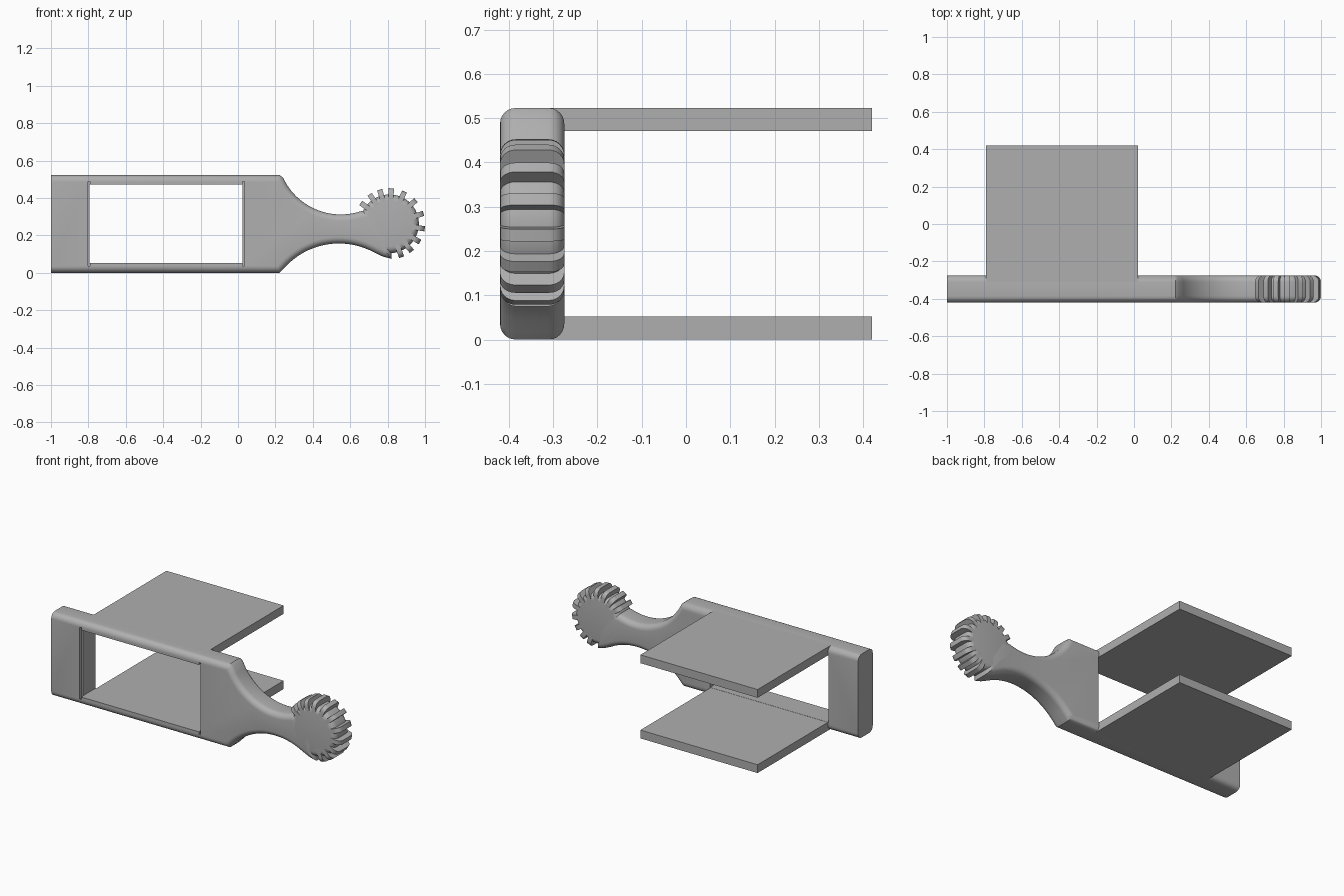
import bpy, bmesh, math
from mathutils import Matrix, Vector

cube = bpy.data.objects.get("Cube")
if cube:
    bpy.data.objects.remove(cube, do_unlink=True)

grey = bpy.data.materials.new("plain grey")
grey.use_nodes = True
colour = (0.43, 0.43, 0.43, 1)
grey.diffuse_color = colour
grey.node_tree.nodes["Principled BSDF"].inputs["Base Color"].default_value = colour

FRONT, BACK = -0.42, -0.275     # depth range of the frame and handle
HEIGHT = 0.523
ROUND = 0.035
HEAD = Vector((0.81, 0, 0.262))


def finish(name, bm):
    bmesh.ops.recalc_face_normals(bm, faces=bm.faces)
    mesh = bpy.data.meshes.new(name)
    bm.to_mesh(mesh)
    bm.free()
    mesh.materials.append(grey)
    obj = bpy.data.objects.new(name, mesh)
    bpy.context.collection.objects.link(obj)
    return obj


def smooth(obj):
    bpy.ops.object.select_all(action='DESELECT')
    obj.select_set(True)
    bpy.context.view_layer.objects.active = obj
    bpy.ops.object.shade_smooth_by_angle(angle=math.radians(30))


def round_edges(bm, edges):
    bmesh.ops.bevel(bm, geom=edges, offset=ROUND, offset_type='OFFSET', segments=6,
                    profile=0.5, affect='EDGES', clamp_overlap=False)


def box_mesh(low, high):
    bm = bmesh.new()
    low, high = Vector(low), Vector(high)
    size = high - low
    bmesh.ops.create_cube(bm, size=1, matrix=Matrix.Translation((low + high) / 2)
                          @ Matrix.Diagonal((*size, 1)))
    return bm


def box(name, low, high):
    return finish(name, box_mesh(low, high))


def rounded_plate(name, outline, keep_sharp=lambda e: False):
    """Extrude an x-z outline through the depth and round its rims."""
    bm = bmesh.new()
    face = bm.faces.new([bm.verts.new((x, FRONT, z)) for x, z in outline])
    out = bmesh.ops.extrude_face_region(bm, geom=[face], use_keep_orig=True)
    for item in out["geom"]:
        if isinstance(item, bmesh.types.BMVert):
            item.co.y = BACK
    bmesh.ops.recalc_face_normals(bm, faces=bm.faces)
    rims = [e for e in bm.edges
            if abs(e.verts[0].co.y - e.verts[1].co.y) < 0.001 and not keep_sharp(e)]
    round_edges(bm, rims)
    return finish(name, bm)


def cut(target, low, high):
    cutter = box("cutter", low, high)
    cutter.hide_render = True
    mod = target.modifiers.new("cut", 'BOOLEAN')
    mod.operation, mod.solver, mod.object = 'DIFFERENCE', 'EXACT', cutter
    bpy.context.view_layer.objects.active = target
    bpy.ops.object.modifier_apply(modifier=mod.name)
    bpy.data.objects.remove(cutter, do_unlink=True)


def arc(x0, x1, cx, cz, radius, side, steps=18):
    points = []
    for i in range(steps + 1):
        x = x0 + (x1 - x0) * i / steps
        points.append((x, cz + side * math.sqrt(radius ** 2 - (x - cx) ** 2)))
    return points


# Frame and waisted neck in one outline
outline = [(-1, 0), (0.222, 0)]
outline += arc(0.24, 0.73, 0.54, -0.235, 0.392, 1)
outline += [(0.775, 0.087), (0.82, 0.075), (0.82, 0.2), (0.74, 0.33)]
outline += arc(0.66, 0.24, 0.55, 0.654, 0.342, -1)
outline += [(0.222, HEIGHT), (-1, HEIGHT)]
frame = rounded_plate("frame_and_neck", outline,
                      lambda e: all(v.co.x < -0.99 for v in e.verts))

# Window opening with a shallow groove along each upright
cut(frame, (-0.793, -0.6, 0.053), (0.025, 0, 0.472))
for x in (-0.797, 0.029):
    cut(frame, (x - 0.006, -0.6, 0.037), (x + 0.006, FRONT + 0.02, 0.487))
smooth(frame)

# Round head
circle = [(HEAD.x + 0.157 * math.cos(a), HEAD.z + 0.157 * math.sin(a))
          for a in (math.tau * i / 64 for i in range(64))]
smooth(rounded_plate("head_disc", circle))

# Ribs around the head, rounded at their outer corners
for number, angle in enumerate((144, 124, 106, 87, 65, 42, 17, -8, -31, -51, -70)):
    bm = box_mesh((0.1, FRONT, -0.014), (0.19, BACK, 0.014))
    round_edges(bm, [e for e in bm.edges if all(v.co.x > 0.18 for v in e.verts)
                     and abs(e.verts[0].co.z - e.verts[1].co.z) > 0.01])
    turn = Matrix.Rotation(-math.radians(angle), 4, 'Y')
    bmesh.ops.transform(bm, matrix=Matrix.Translation(HEAD) @ turn, verts=bm.verts)
    smooth(finish(f"rib_{number + 1}", bm))

# Upper and lower shelves reaching back from the frame
for name, z in (("lower_shelf", 0), ("upper_shelf", HEIGHT - 0.052)):
    box(name, (-0.79, -0.345, z), (0.022, 0.42, z + 0.052))
